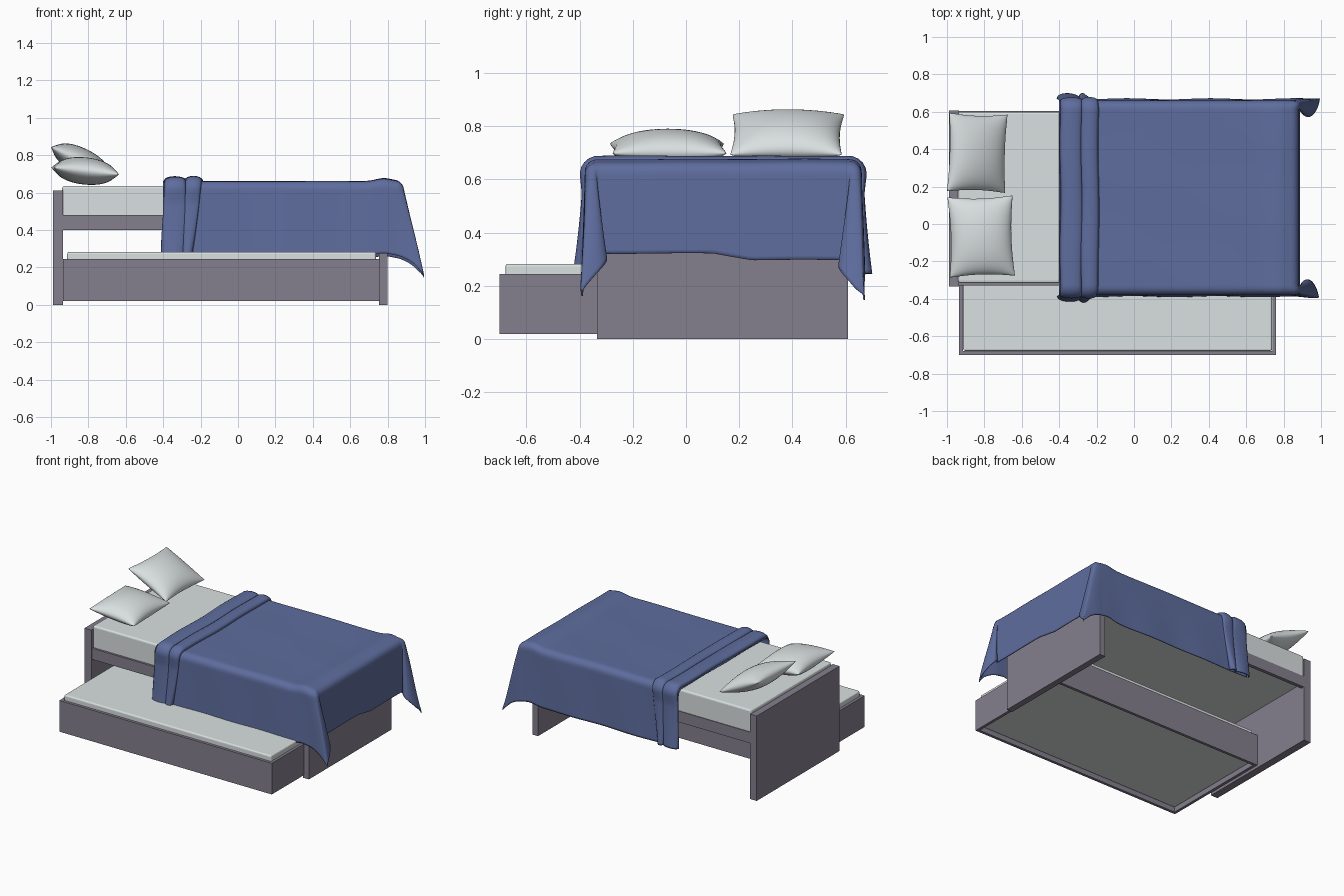
import bpy, math
from math import sin, cos, pi, exp, hypot, atan2
from mathutils import Matrix, Vector

if "Cube" in bpy.data.objects:
    bpy.data.objects.remove(bpy.data.objects["Cube"])


def material(name, rgb):
    m = bpy.data.materials.new(name)
    m.diffuse_color = (*rgb, 1)
    m.use_nodes = True
    m.node_tree.nodes["Principled BSDF"].inputs["Base Color"].default_value = m.diffuse_color
    return m


FRAME = material("grey_wood", (0.235, 0.215, 0.27))
WHITE = material("white_cotton", (0.70, 0.745, 0.745))
BLUE = material("blue_cloth", (0.112, 0.152, 0.34))


def make(name, verts, faces, mat, smooth=None):
    me = bpy.data.meshes.new(name)
    me.from_pydata(verts, [], faces)
    me.materials.append(mat)
    ob = bpy.data.objects.new(name, me)
    bpy.context.collection.objects.link(ob)
    if smooth:
        bpy.ops.object.select_all(action='DESELECT')
        bpy.context.view_layer.objects.active = ob
        ob.select_set(True)
        bpy.ops.object.shade_smooth_by_angle(angle=math.radians(smooth))
    return ob


def box(name, x0, x1, y0, y1, z0, z1, mat, bevel=0.0):
    v = [(x, y, z) for x in (x0, x1) for y in (y0, y1) for z in (z0, z1)]
    f = [(0, 1, 3, 2), (4, 6, 7, 5), (0, 4, 5, 1), (2, 3, 7, 6), (0, 2, 6, 4), (1, 5, 7, 3)]
    ob = make(name, v, f, mat)
    if bevel:
        b = ob.modifiers.new("bevel", 'BEVEL')
        b.width, b.segments = bevel, 3
    return ob


def grid_faces(nu, nv, start=0, flip=False):
    fs = []
    for i in range(nu):
        for j in range(nv):
            a = start + i * (nv + 1) + j
            q = (a, a + nv + 1, a + nv + 2, a + 1)
            fs.append(q[::-1] if flip else q)
    return fs


# Bed frame
box("headboard", -0.99, -0.935, -0.335, 0.608, 0, 0.612, FRAME)
box("footboard", 0.755, 0.80, -0.335, 0.608, 0, 0.612, FRAME)
for n, y in (("front_rail", -0.33), ("back_rail", 0.58)):
    box(n, -0.935, 0.755, y, y + 0.025, 0.40, 0.48, FRAME)
box("mattress", -0.94, 0.78, -0.315, 0.60, 0.43, 0.636, WHITE, 0.012)

# Pull-out trundle
box("trundle_front", -0.935, 0.76, -0.70, -0.68, 0.02, 0.245, FRAME)
box("trundle_back", -0.935, 0.76, 0.115, 0.135, 0.02, 0.245, FRAME)
for n, x in (("trundle_left", -0.935), ("trundle_right", 0.74)):
    box(n, x, x + 0.02, -0.68, 0.115, 0.02, 0.245, FRAME)
box("trundle_mattress", -0.913, 0.738, -0.678, 0.113, 0.05, 0.283, WHITE, 0.01)

# Blanket: flat cloth coordinates bent over the bed edges
X1, Y0, Y1, TOP = 0.835, -0.335, 0.615, 0.66


def drape(u, v, h=0.0):
    a = max(0.0, u - X1)
    s = 1 if v > 0.14 else -1
    b = max(0.0, v - Y1, Y0 - v)
    if a:  # foot hem hangs a little lower towards the back
        a *= 1 + 0.07 * max(0.0, min(1.0, (v - 0.1) / 0.15))
    x, y = min(u, X1), max(Y0, min(v, Y1))
    z = TOP + h + 0.016 * exp(-((x - 0.78) / 0.06) ** 2)
    z += 0.002 * sin(7 * x + 5 * y) * sin(9 * y - 3 * x)
    r = hypot(a, b)
    if r == 0:
        return (x, y, z)
    th = atan2(b, a)
    if a and b:  # soften the cloth corner
        r = min(r, 0.52 + (r - 0.52) * 0.6)
    R = 0.045
    if r < R * pi / 2:
        out, down = (R + h) * sin(r / R), (R + h) * (1 - cos(r / R))
    else:
        d = r - R * pi / 2
        out, down = R + h + 0.025 * d, R + h + d
        out += 0.003 * d / 0.35 * sin(14 * u + 2 * v) * (1 if b else 0)
    # hanging corner ear
    e = 0.255 * r * sin(2 * th) ** 1.5 if a and b else 0.0
    down -= e * e / (2 * r) if e else 0
    x += out * cos(th) + 0.85 * e
    y += s * (out * sin(th) + 0.1 * e)
    if a and b and th < pi / 4:
        y -= s * 0.16 * r * sin(4 * th)
    return (x, y, z - down)


def cloth(name, pts, nu, nv):
    ob = make(name, pts, grid_faces(nu, nv), BLUE, 60)
    m = ob.modifiers.new("thickness", 'SOLIDIFY')
    m.thickness, m.offset = 0.006, -1
    return ob


NU, NV = 110, 130
VA, VB, UA, UB = Y0 - 0.425, Y1 + 0.44, -0.40, X1 + 0.37
cloth("blanket", [drape(UA + (UB - UA) * i / NU, VA + (VB - VA) * j / NV)
                  for i in range(NU + 1) for j in range(NV + 1)], NU, NV)


# Turned-back folds at the head end, tapering as they hang down
def fold(name, xa, xb, height, taper):
    n, pts = 14, []
    for i in range(n + 1):
        t = i / n
        for j in range(NV + 1):
            v = VA + (VB - VA) * j / NV
            d = max(0.0, v - Y1, Y0 - v) / 0.4
            lo = xa + taper[0] * d + 0.003 * sin(11 * v)
            hi = xb + taper[1] * d + 0.003 * sin(9 * v + 1)
            flat = 1 - 0.8 * min(1.0, d / 0.35) + 0.8 * d * d
            h = height * flat * max(0.0, sin(pi * t)) ** 0.4 + 0.001
            pts.append(drape(lo + (hi - lo) * t, v, h))
    cloth(name, pts, n, NV)


fold("blanket_fold_outer", -0.395, -0.275, 0.026, (-0.015, -0.01))
fold("blanket_fold_inner", -0.285, -0.188, 0.028, (-0.01, -0.055))


# Pillows: two puffed grids joined at a pinched rim
def pillow(name, centre, lx, ly, thick, tilt, turn):
    n, verts = 24, []
    mat = (Matrix.Translation(centre) @ Matrix.Rotation(turn, 4, 'Z')
           @ Matrix.Rotation(tilt, 4, 'Y'))
    for side in (1, -1):
        for i in range(n + 1):
            for j in range(n + 1):
                u, v = -cos(pi * i / n), -cos(pi * j / n)
                p, q = 1 - u * u, 1 - v * v
                x = lx / 2 * u * (1 - 0.11 * q ** 0.7 * abs(u))
                y = ly / 2 * v * (1 - 0.09 * p ** 0.7 * abs(v))
                tip = 1 - 0.035 * (u * v) ** 8  # round off the tips
                z = side * thick / 2 * max(0, p * q) ** 0.52
                verts.append(mat @ Vector((x * tip, y * tip, z)))
    k = (n + 1) ** 2
    ob = make(name, verts, grid_faces(n, n) + grid_faces(n, n, k, True), WHITE, 80)
    w = ob.modifiers.new("weld", 'WELD')
    w.merge_threshold = 0.0005


pillow("front_pillow", (-0.817, -0.067, 0.716), 0.365, 0.445, 0.145, math.radians(6), 0.03)
pillow("back_pillow", (-0.838, 0.38, 0.768), 0.36, 0.435, 0.14, math.radians(26), -0.03)
